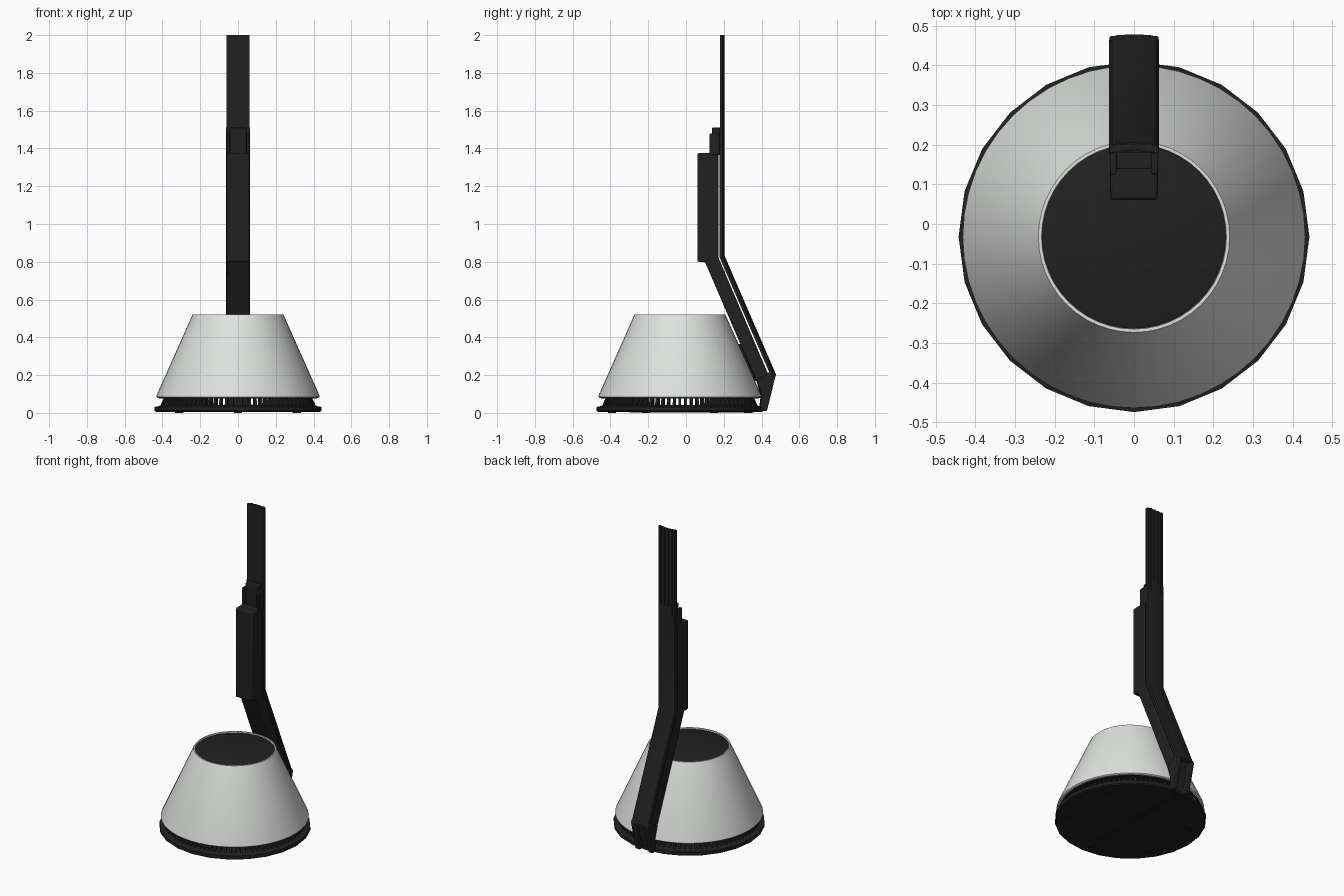
import bpy, bmesh, math
from mathutils import Vector

if "Cube" in bpy.data.objects:
    bpy.data.objects.remove(bpy.data.objects["Cube"])

CY = -0.032   # y of the lamp axis
SIDES = 24


def material(name, c):
    m = bpy.data.materials.new(name)
    m.diffuse_color = (c[0], c[1], c[2], 1)
    m.use_nodes = True
    m.node_tree.nodes["Principled BSDF"].inputs["Base Color"].default_value = m.diffuse_color
    return m


BLACK = material("matt black", (0.015, 0.015, 0.015))
WHITE = material("shade white", (0.74, 0.76, 0.74))


def finish(name, bm, mat, bevel=0, smooth=True):
    bmesh.ops.recalc_face_normals(bm, faces=bm.faces)
    me = bpy.data.meshes.new(name)
    bm.to_mesh(me)
    bm.free()
    me.materials.append(mat)
    ob = bpy.data.objects.new(name, me)
    bpy.context.collection.objects.link(ob)
    if bevel:
        mod = ob.modifiers.new("bevel", 'BEVEL')
        mod.width, mod.segments, mod.limit_method = bevel, 2, 'ANGLE'
    if smooth:
        bpy.ops.object.select_all(action='DESELECT')
        ob.select_set(True)
        bpy.context.view_layer.objects.active = ob
        bpy.ops.object.shade_smooth_by_angle(angle=math.radians(32))
    return ob


def lathe(name, profile, mat, closed=False, sides=SIDES):
    """Spin (radius, z) points about the lamp axis."""
    bm = bmesh.new()
    vs = [bm.verts.new((0, CY - r, z)) for r, z in profile]
    pairs = list(zip(vs, vs[1:] + vs[:1])) if closed else list(zip(vs, vs[1:]))
    es = [bm.edges.new(p) for p in pairs]
    bmesh.ops.spin(bm, geom=vs + es, cent=(0, CY, 0), axis=(0, 0, 1),
                   angle=math.tau, steps=sides, use_merge=True)
    bmesh.ops.remove_doubles(bm, verts=bm.verts, dist=1e-5)
    return finish(name, bm, mat)


def plate(name, outline, x0, x1, mat, bevel=0):
    """Extrude a (y, z) outline from x0 to x1."""
    bm = bmesh.new()
    f = bm.faces.new([bm.verts.new((x0, y, z)) for y, z in outline])
    ext = bmesh.ops.extrude_face_region(bm, geom=[f])['geom']
    bmesh.ops.translate(bm, vec=(x1 - x0, 0, 0),
                        verts=[v for v in ext if isinstance(v, bmesh.types.BMVert)])
    return finish(name, bm, mat, bevel)


def rect(y0, y1, z0, z1):
    return [(y0, z0), (y1, z0), (y1, z1), (y0, z1)]


def sweep(name, section, path, mat):
    """Sweep (x, depth) section down a (y, z) path with mitred corners."""
    pts = [Vector(p) for p in path]
    dirs = [(b - a).normalized() for a, b in zip(pts, pts[1:])]
    bm = bmesh.new()
    rings = []
    for i, p in enumerate(pts):
        a, b = dirs[max(i - 1, 0)], dirs[min(i, len(dirs) - 1)]
        na, nb = Vector((-a.y, a.x)), Vector((-b.y, b.x))
        n = (na + nb) / (1 + na.dot(nb))
        rings.append([bm.verts.new((x, p.x + n.x * d, p.y + n.y * d)) for x, d in section])
    k = len(section)
    for r, s in zip(rings, rings[1:]):
        for j in range(k):
            bm.faces.new((r[j], r[(j + 1) % k], s[(j + 1) % k], s[j]))
    bm.faces.new(rings[0])
    bm.faces.new(rings[-1])
    return finish(name, bm, mat)


# conical shade shell, recessed lid and closing floor
lathe("shade", [(0.425, 0.08), (0.432, 0.085), (0.431, 0.093), (0.241, 0.52),
                (0.233, 0.52), (0.23, 0.505), (0.415, 0.08)], WHITE, closed=True, sides=48)
lathe("shade_lid", [(0, 0.516), (0.225, 0.516), (0.235, 0.512), (0.232, 0.5), (0, 0.5)], BLACK)
lathe("shade_floor", [(0, 0.09), (0.418, 0.09), (0.418, 0.077), (0, 0.077)], BLACK)

# base plate with a raised rim
lathe("base", [(0, 0.008), (0.40, 0.008), (0.435, 0.006), (0.442, 0.012), (0.442, 0.032),
               (0.425, 0.034), (0.405, 0.042), (0, 0.042)], BLACK)

# ring of vertical vent fins
bm = bmesh.new()
N = 80
for i in range(N):
    a = math.tau * i / N
    u, t = Vector((math.cos(a), math.sin(a), 0)), Vector((-math.sin(a), math.cos(a), 0)) * 0.0065
    prof = [(0.365, 0.036), (0.412, 0.036), (0.392, 0.08), (0.365, 0.08)]
    lo, hi = [[bm.verts.new(u * r + t * s + Vector((0, CY, z))) for r, z in prof] for s in (-1, 1)]
    bm.faces.new(lo)
    bm.faces.new(hi)
    for j in range(4):
        bm.faces.new((lo[j], lo[(j + 1) % 4], hi[(j + 1) % 4], hi[j]))
finish("vent_fins", bm, BLACK, smooth=False)

# floor pads, cable channel and front button
bm = bmesh.new()
for i in range(6):
    a = math.tau * (i + 0.5) / 6
    r = bmesh.ops.create_cone(bm, cap_ends=True, segments=16, radius1=0.022, radius2=0.022, depth=0.01)
    bmesh.ops.translate(bm, verts=r['verts'], vec=(0.36 * math.cos(a), CY + 0.36 * math.sin(a), 0.005))
finish("floor_pads", bm, BLACK)
for s in (-1, 1):
    plate("cable_channel_rail", rect(-0.3, 0.36, 0.003, 0.01), s * 0.012 - 0.003, s * 0.012 + 0.003, BLACK)
plate("front_button", rect(-0.432, -0.39, 0.055, 0.068), -0.008, 0.008, BLACK)

# arm body: upper housing that runs into the slanted strut
plate("arm_body", [(0.06, 1.375), (0.06, 0.80), (0.10, 0.80), (0.372, 0.17), (0.437, 0.2),
                   (0.171, 0.825), (0.171, 1.375)], -0.06, 0.06, BLACK, 0.008)
plate("strut_bracket", [(0.272, 0.365), (0.31, 0.365), (0.395, 0.17), (0.36, 0.17)], -0.04, 0.04, BLACK)

# housing top: two cheeks and a central tongue
for s in (-1, 1):
    plate("housing_cheek", rect(0.125, 0.178, 1.365, 1.48), min(s * 0.044, s * 0.061),
          max(s * 0.044, s * 0.061), BLACK, 0.004)
plate("housing_tongue", rect(0.138, 0.18, 1.365, 1.51), -0.044, 0.044, BLACK, 0.004)

# curved back cover that follows the arm
half = [(0.0625, -0.028), (0.0625, -0.014), (0.056, -0.006), (0.04, -0.002)]
cover = half + [(0, 0)] + [(-x, d) for x, d in reversed(half)] + [(0, -0.02)]
sweep("back_cover", cover, [(0.205, 1.51), (0.205, 0.83), (0.478, 0.2)], BLACK)

# upper rail with ribs along its back
half = [(0.0615, -0.026), (0.0615, -0.013), (0.056, -0.007), (0.04, -0.005)]
rail = half + [(0, -0.004)] + [(-x, d) for x, d in reversed(half)] + [(0, -0.016)]
sweep("upper_rail", rail, [(0.205, 2.0), (0.205, 1.4)], BLACK)
for x in (-0.04, -0.014, 0.014, 0.04):
    plate("rail_rib", rect(0.192, 0.205, 1.45, 2.0), x - 0.004, x + 0.004, BLACK)

# forked foot joining the arm to the base
for s in (-1, 1):
    plate("foot_leg", [(0.375, 0.17), (0.437, 0.215), (0.468, 0.215), (0.474, 0.195), (0.428, 0.01),
                       (0.39, 0.01), (0.40, 0.09)],
          min(s * 0.03, s * 0.062), max(s * 0.03, s * 0.062), BLACK, 0.005)
plate("foot_bridge", [(0.372, 0.17), (0.437, 0.2), (0.43, 0.12), (0.40, 0.01), (0.385, 0.01),
                      (0.395, 0.09)], -0.035, 0.035, BLACK)
